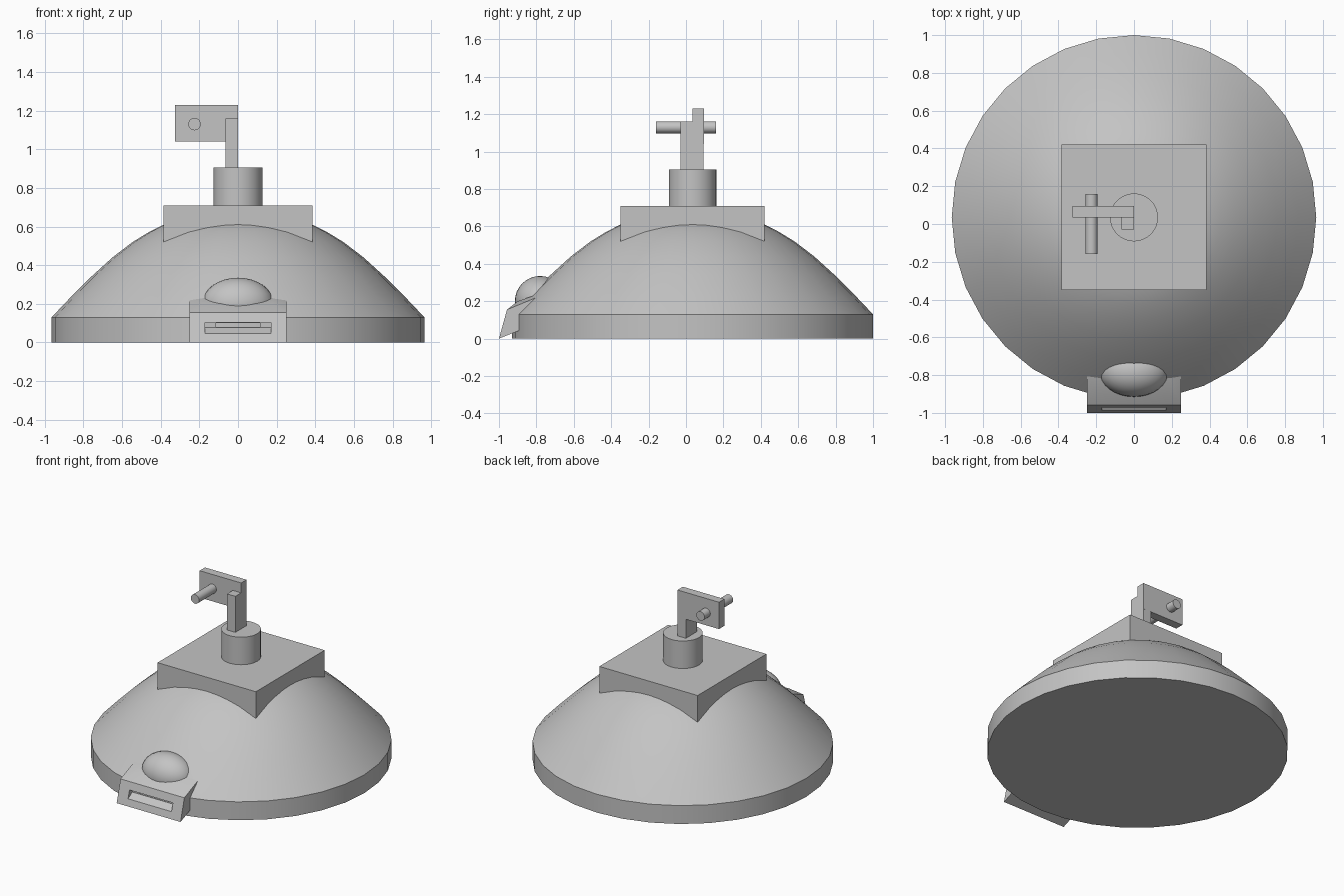
import bpy, bmesh, math
from mathutils import Matrix

cube = bpy.data.objects.get("Cube")
if cube:
    bpy.data.objects.remove(cube, do_unlink=True)

grey = bpy.data.materials.new("plain_grey")
grey.use_nodes = True
colour = (0.55, 0.55, 0.55, 1)
grey.diffuse_color = colour
grey.node_tree.nodes["Principled BSDF"].inputs["Base Color"].default_value = colour

CENTRE_Y = 0.035
SIDES = 32
parts = []


def finish(name, bm):
    bmesh.ops.recalc_face_normals(bm, faces=bm.faces)
    mesh = bpy.data.meshes.new(name)
    bm.to_mesh(mesh)
    bm.free()
    mesh.materials.append(grey)
    obj = bpy.data.objects.new(name, mesh)
    bpy.context.collection.objects.link(obj)
    parts.append(obj)
    return obj


def box(name, x, y, z):
    bm = bmesh.new()
    bmesh.ops.create_cube(bm, size=1)
    for v in bm.verts:
        v.co = [lo + (c + 0.5) * (hi - lo) for c, (lo, hi) in zip(v.co, (x, y, z))]
    return finish(name, bm)


def cylinder(name, radius, depth, location, along_y=False):
    bm = bmesh.new()
    matrix = Matrix.Translation(location)
    if along_y:
        matrix = matrix @ Matrix.Rotation(math.pi / 2, 4, 'X')
    bmesh.ops.create_cone(bm, cap_ends=True, segments=SIDES, radius1=radius,
                          radius2=radius, depth=depth, matrix=matrix)
    return finish(name, bm)


def loft(name, rings):
    """Join matching rings of points and cap both ends."""
    bm = bmesh.new()
    loops = [[bm.verts.new(p) for p in ring] for ring in rings]
    for a, b in zip(loops, loops[1:]):
        for i in range(len(a)):
            j = (i + 1) % len(a)
            bm.faces.new((a[i], a[j], b[j], b[i]))
    bm.faces.new(loops[0])
    bm.faces.new(loops[-1])
    return finish(name, bm)


def circle(r, z):
    turns = [2 * math.pi * i / SIDES for i in range(SIDES)]
    return [(r * math.cos(t), CENTRE_Y + r * math.sin(t), z) for t in turns]


def rect(half, low, high):
    return [(-half, *low), (half, *low), (half, *high), (-half, *high)]


# Dome with a straight rim
profile = [(0.965, 0), (0.965, 0.13), (0.87, 0.23), (0.76, 0.34), (0.65, 0.44),
           (0.545, 0.52), (0.46, 0.572), (0.385, 0.61), (0.2, 0.67), (0.03, 0.69)]
loft("dome", [circle(r, z) for r, z in profile])

# Square plate and socket on top
box("top_plate", (-0.385, 0.385), (-0.35, 0.42), (0.515, 0.71))
cylinder("socket", 0.127, 0.21, (0, CENTRE_Y, 0.8))

# Post, flag and crossing pin
box("post", (-0.065, 0), (-0.03, 0.0945), (0.88, 1.16))
box("flag", (-0.325, 0), (0.035, 0.095), (1.04, 1.23))
cylinder("pin", 0.032, 0.32, (-0.225, 0, 1.13), along_y=True)

# Front housing with a stepped slot
loft("front_housing", [
    rect(0.25, (-0.8, 0.08), (-0.8, 0.22)),
    rect(0.25, (-1, 0), (-0.957, 0.155)),
    rect(0.17, (-0.987, 0.047), (-0.971, 0.103)),
    rect(0.17, (-0.94, 0.077), (-0.94, 0.105)),
    rect(0.115, (-0.94, 0.08), (-0.94, 0.1)),
    rect(0.115, (-0.91, 0.08), (-0.91, 0.1)),
])
loft("housing_crown", [
    rect(0.25, (-0.957, 0.155), (-0.8, 0.22)),
    rect(0.18, (-0.9, 0.2), (-0.8, 0.235)),
])

# Rounded lens above the housing
bm = bmesh.new()
bmesh.ops.create_uvsphere(bm, u_segments=SIDES, v_segments=16, radius=1)
bmesh.ops.scale(bm, vec=(0.185, 0.135, 0.135), verts=bm.verts)
bmesh.ops.translate(bm, vec=(0, -0.78, 0.2), verts=bm.verts)
bmesh.ops.bisect_plane(bm, geom=bm.verts[:] + bm.edges[:] + bm.faces[:],
                       plane_co=(0, 0, 0.15), plane_no=(0, 0, -1), clear_outer=True)
finish("lens", bm)

# Smooth the round surfaces and keep hard edges
bpy.ops.object.select_all(action='DESELECT')
for obj in parts:
    obj.select_set(True)
bpy.context.view_layer.objects.active = parts[0]
bpy.ops.object.shade_smooth_by_angle(angle=math.radians(30))
